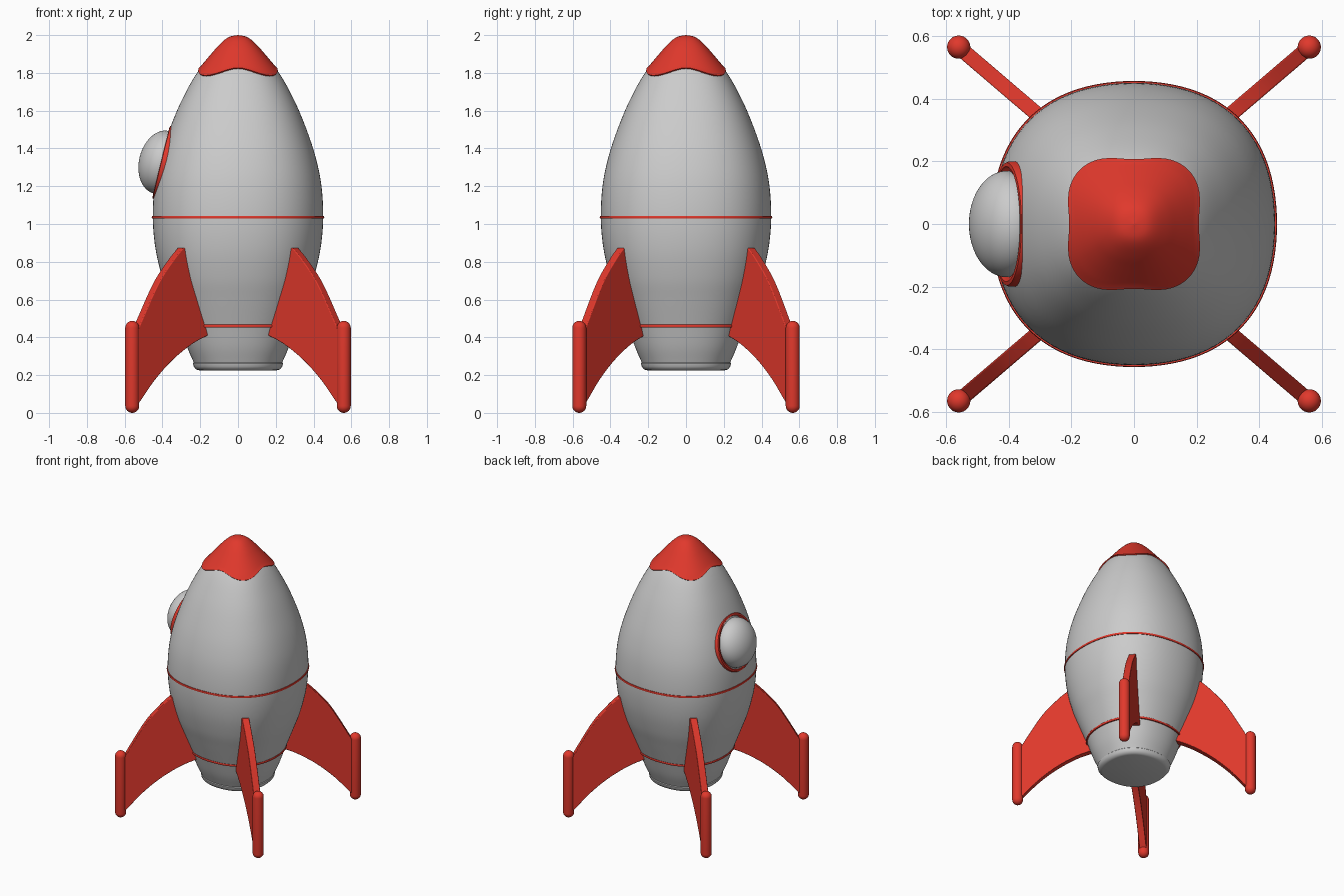
import bpy, bmesh, math
from mathutils import Vector

if "Cube" in bpy.data.objects:
    bpy.data.objects.remove(bpy.data.objects["Cube"])

SEG = 96
red = bpy.data.materials.new("red")
red.diffuse_color = (0.75, 0.04, 0.025, 1)
red.use_nodes = True
red.node_tree.nodes["Principled BSDF"].inputs["Base Color"].default_value = red.diffuse_color


def finish(name, bm, mat=None, angle=35):
    bmesh.ops.remove_doubles(bm, verts=bm.verts, dist=1e-5)
    bmesh.ops.recalc_face_normals(bm, faces=bm.faces)
    me = bpy.data.meshes.new(name)
    bm.to_mesh(me)
    bm.free()
    ob = bpy.data.objects.new(name, me)
    bpy.context.collection.objects.link(ob)
    if mat:
        me.materials.append(mat)
    bpy.ops.object.select_all(action='DESELECT')
    ob.select_set(True)
    bpy.context.view_layer.objects.active = ob
    bpy.ops.object.shade_smooth_by_angle(angle=math.radians(angle))
    return ob


def lathe(name, profile, mat=None, square=0.045, angle=35, closed=False):
    """Revolve (r, z) rows; 'square' swells the diagonals slightly.
    profile is a list or a function of the angle."""
    bm = bmesh.new()
    cols = []
    for i in range(SEG):
        a = 2 * math.pi * i / SEG
        k = 1 + square * (1 - math.cos(4 * a)) / 2
        rows = profile(a) if callable(profile) else profile
        cols.append([bm.verts.new((r * k * math.cos(a), r * k * math.sin(a), z)) for r, z in rows])
    n = len(cols[0])
    for i in range(SEG):
        p, q = cols[i], cols[(i + 1) % SEG]
        for j in range(n if closed else n - 1):
            m = (j + 1) % n
            bm.faces.new((p[j], q[j], q[m], p[m]))
    bmesh.ops.dissolve_degenerate(bm, dist=1e-6, edges=bm.edges)
    return finish(name, bm, mat, angle)


def spline(pts, steps=6):
    """Smooth curve through the points."""
    p = [Vector(q) for q in pts]
    p = [2 * p[0] - p[1]] + p + [2 * p[-1] - p[-2]]
    out = []
    for i in range(1, len(p) - 2):
        a, b, c, d = p[i - 1:i + 3]
        for s in range(steps):
            t = s / steps
            out.append(0.5 * (2 * b + (c - a) * t + (2 * a - 5 * b + 4 * c - d) * t * t
                              + (3 * b - a - 3 * c + d) * t ** 3))
    out.append(p[-2])
    return [tuple(v) for v in out]


def radius_at(curve, z):
    for (r0, z0), (r1, z1) in zip(curve, curve[1:]):
        if z0 <= z <= z1:
            return r0 + (r1 - r0) * (z - z0) / max(z1 - z0, 1e-9)
    return curve[-1][0]


# hull
hull = spline([(.308, .46), (.36, .6), (.402, .72), (.437, .87), (.451, 1.03), (.442, 1.2),
               (.412, 1.35), (.363, 1.5), (.3, 1.65), (.217, 1.8), (.12, 1.91)])
lathe("hull", hull + [(0, 1.91)])

# engine nozzle with a small lip
lathe("nozzle", [(0, .225), (.205, .225), (.222, .23), (.234, .245), (.238, .262), (.234, .266)]
      + spline([(.234, .266), (.27, .35), (.306, .46)]) + [(0, .46)])

# seam rings
for name, z, r in (("middle_seam", 1.035, .451), ("lower_seam", .46, .308)):
    lathe(name, [(r - .02, z - .007), (r + .004, z - .007), (r + .006, z), (r + .004, z + .007),
                 (r - .02, z + .007)], red, closed=True)

# nose cap with a wavy lower edge
nose = spline([(.237, 1.76), (.217, 1.8), (.178, 1.85), (.138, 1.9), (.105, 1.94),
               (.07, 1.975), (.04, 1.993), (0, 2.0)])


def nose_profile(a):
    edge = 1.805 + .02 * math.cos(4 * a)
    r = radius_at(nose, edge)
    rows = [(r - .02, edge), (r + .003, edge - .003), (r + .009, edge + .002)]
    for i in range(1, 25):
        u = math.sin(math.pi / 2 * i / 24)
        z = edge + (2 - edge) * u
        rows.append((radius_at(nose, z) + .008 * (1 - u) if i < 24 else 0, z))
    return rows


lathe("nose_cap", nose_profile, red)

# round window: rim and bulging glass, tilted to lie on the hull
rim = lathe("window_rim", [(.2, -.09), (.2, -.008), (.196, 0), (.184, .002), (.178, -.004),
                           (.15, -.01), (.15, -.09)], red, 0, closed=True)
glass = lathe("window_glass", [(.17 * math.cos(t * math.pi / 32), .118 * math.sin(t * math.pi / 32))
                               for t in range(-6, 17)], None, 0)
for ob in (rim, glass):
    ob.location = (-.406, 0, 1.327)
    ob.rotation_euler = (0, math.radians(-76.3), 0)


def mirror_xy(ob):
    centre = bpy.data.objects.get("mirror_centre")
    if not centre:
        centre = bpy.data.objects.new("mirror_centre", None)
        bpy.context.collection.objects.link(centre)
        centre.hide_render = True
    m = ob.modifiers.new("mirror", 'MIRROR')
    m.use_axis = (True, True, False)
    m.use_mirror_merge = False
    m.mirror_object = centre


# fins: (distance inward from the landing post, height)
POST = Vector((.56, .565, 0))
inward = Vector((-.76, -.65, 0)).normalized()
side = Vector((-inward.y, inward.x, 0))
top = spline([(0, .40), (.047, .487), (.166, .688), (.27, .81), (.335, .872)], 5)
low = spline([(.52, .415), (.40, .365), (.263, .28), (.14, .175), (.04, .065), (0, .03)], 5)
outline = top + [(.355, .874), (.375, .855), (.43, .78)] + low
bm = bmesh.new()
rings = [[bm.verts.new(POST + inward * s + side * w + Vector((0, 0, z))) for s, z in outline]
         for w in (-.024, .024)]
n = len(outline)
bm.faces.new(rings[0])
bm.faces.new(rings[1])
for i in range(n):
    j = (i + 1) % n
    bm.faces.new((rings[0][i], rings[0][j], rings[1][j], rings[1][i]))
fin = finish("fin", bm, red)
bev = fin.modifiers.new("bevel", 'BEVEL')
bev.width = .01
bev.segments = 3
bev.limit_method = 'ANGLE'
bev.angle_limit = math.radians(50)
mirror_xy(fin)

# landing posts with rounded ends
R, H = .037, .487
arc = [(R * math.sin(i * math.pi / 16), R * (1 - math.cos(i * math.pi / 16))) for i in range(9)]
post = lathe("landing_post", arc + [(r, H - z) for r, z in reversed(arc)], red, 0)
post.location = POST
mirror_xy(post)
